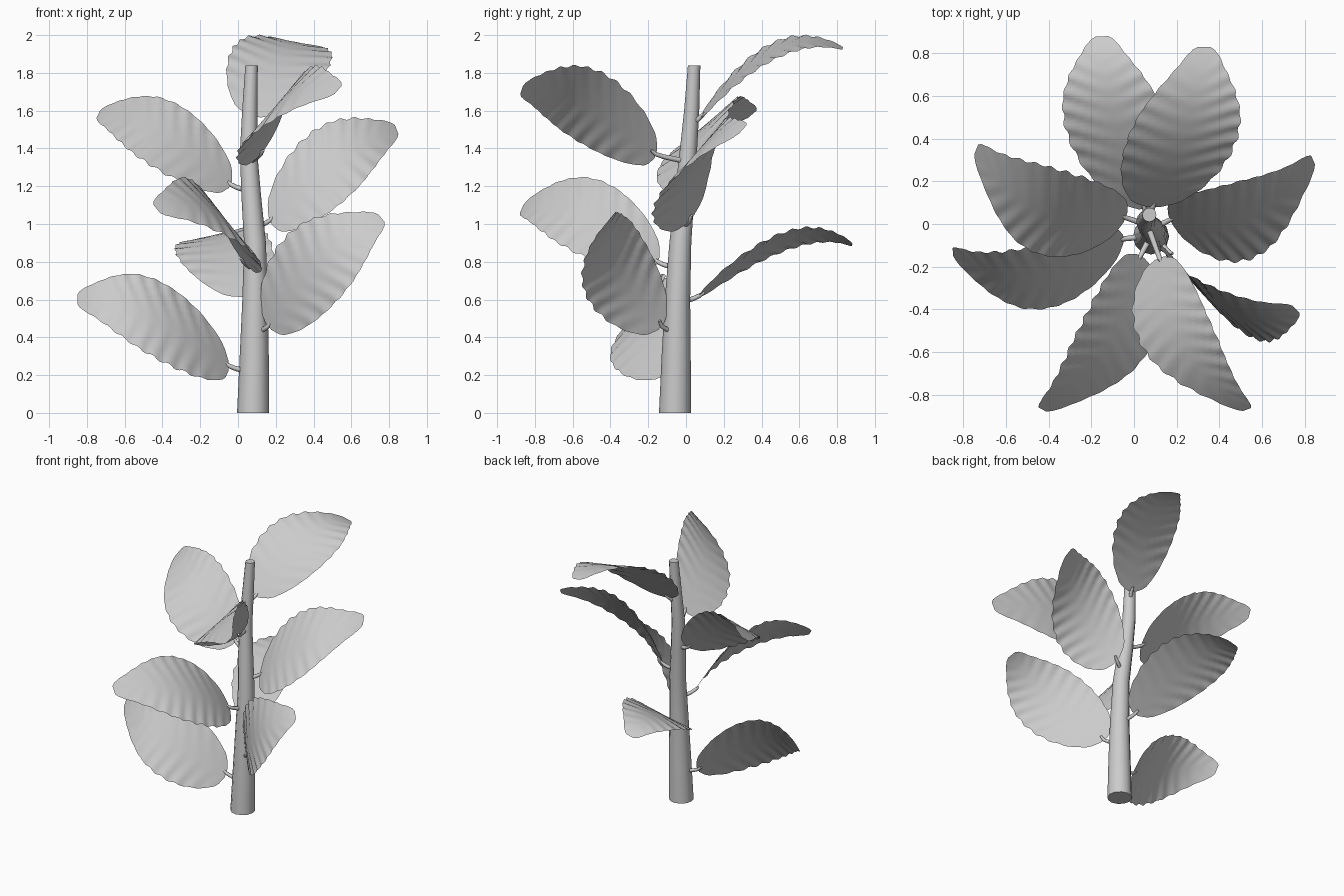
import bpy, bmesh, math
from mathutils import Vector as V

if "Cube" in bpy.data.objects:
    bpy.data.objects.remove(bpy.data.objects["Cube"])

grey = bpy.data.materials.new("plain_grey")
grey.diffuse_color = (0.6, 0.6, 0.6, 1)
grey.use_nodes = True
grey.node_tree.nodes["Principled BSDF"].inputs["Base Color"].default_value = grey.diffuse_color


def finish(name, bm, angle=60):
    me = bpy.data.meshes.new(name)
    bm.to_mesh(me)
    bm.free()
    me.materials.append(grey)
    ob = bpy.data.objects.new(name, me)
    bpy.context.collection.objects.link(ob)
    bpy.ops.object.select_all(action='DESELECT')
    ob.select_set(True)
    bpy.context.view_layer.objects.active = ob
    bpy.ops.object.shade_smooth_by_angle(angle=math.radians(angle))
    return ob


def lerp_table(tab, t):
    for (a, x), (b, y) in zip(tab, tab[1:]):
        if t <= b:
            return x + (y - x) * (t - a) / (b - a)
    return tab[-1][1]


def tube(name, pts, sides):
    """Capped tube through (x, y, z, radius) points."""
    bm = bmesh.new()
    rings = []
    for i, p in enumerate(pts):
        d = V(pts[min(i + 1, len(pts) - 1)][:3]) - V(pts[max(i - 1, 0)][:3])
        if name == "stem":
            d = V((0, 0, 1))
        q = V((0, 0, 1)).rotation_difference(d.normalized())
        rings.append([bm.verts.new(V(p[:3]) + q @ V((math.cos(a), math.sin(a), 0)) * p[3])
                      for a in (2 * math.pi * k / sides for k in range(sides))])
    for r0, r1 in zip(rings, rings[1:]):
        for k in range(sides):
            n = (k + 1) % sides
            bm.faces.new((r0[k], r0[n], r1[n], r1[k]))
    bm.faces.new(rings[0][::-1])
    bm.faces.new(rings[-1])
    return finish(name, bm, 50)


# Half width of the blade from base to tip
WIDTH = [(0, .12), (.025, .42), (.08, .64), (.18, .86), (.3, .98), (.43, 1), (.57, .92),
         (.72, .70), (.86, .44), (.95, .28), (.985, .2), (1, .12)]
NT, NS, MID = 54, 12, 0.45


def leaf(name, base, tip, upper, lower):
    """Arched, ruffled blade from base to tip, spanned by its two side points."""
    base, tip, upper, lower = map(V, (base, tip, upper, lower))
    mid = (upper + lower) / 2
    ctrl = (mid - base * (1 - MID) ** 2 - tip * MID ** 2) / (2 * MID * (1 - MID))
    side = (lower - upper) / 2
    bm = bmesh.new()
    rows = []
    for i in range(NT + 1):
        t = i / NT
        c = base * (1 - t) ** 2 + ctrl * 2 * t * (1 - t) + tip * t * t
        tan = (ctrl - base) * (1 - t) + (tip - ctrl) * t
        nor = side.cross(tan).normalized()
        # scalloped rim
        w = lerp_table(WIDTH, t) * (1 + 0.02 * math.sin(2 * math.pi * 10 * t))
        row = []
        for j in range(NS + 1):
            s = 2 * j / NS - 1
            wave = math.sin(2 * math.pi * (10 * t - 0.9 * abs(s)))
            fade = min(1, 4 * t, 3 * (1 - t))
            lift = 0.0055 * wave * abs(s) * fade
            sweep = tan.normalized() * 0.015 * (abs(s) - 0.5) * fade
            row.append(bm.verts.new(c + side * s * w + nor * lift + sweep))
        rows.append(row)
    for r0, r1 in zip(rows, rows[1:]):
        for j in range(NS):
            bm.faces.new((r0[j], r0[j + 1], r1[j + 1], r1[j]))
    bm.normal_update()
    if sum(f.normal.z for f in bm.faces) < 0:
        bmesh.ops.reverse_faces(bm, faces=bm.faces)
    return finish(name, bm, 80)


# Tapered, gently bent stem
STEM = [(.08, -.058, 0, .085), (.086, -.052, .3, .077), (.09, -.045, .6, .067), (.09, -.03, .9, .058),
        (.07, -.008, 1.15, .052), (.056, .012, 1.38, .046), (.062, .03, 1.6, .04), (.072, .043, 1.84, .033)]
tube("stem", STEM, 12)

# Leaves spiralling up the stem: base, tip, upper side, lower side
LEAVES = [
    ((-.05, -.07, .25), (-.85, -.13, .60), (-.44, -.10, .71), (-.43, -.40, .285)),
    ((.16, -.13, .46), (.76, -.40, 1.03), (.28, -.25, .96), (.55, -.53, .62)),
    ((.05, .07, .62), (-.15, .88, .89), (-.33, .48, .84), (.15, .50, .95)),
    ((.03, -.15, .80), (-.43, -.87, 1.08), (-.24, -.45, 1.23), (.06, -.61, .86)),
    ((.17, .02, 1.02), (.84, .30, 1.50), (.41, .18, 1.50), (.56, -.16, 1.12)),
    ((-.04, .03, 1.21), (-.74, .35, 1.58), (-.33, .25, 1.64), (-.48, -.13, 1.32)),
    ((.12, -.16, 1.37), (.53, -.87, 1.71), (.36, -.46, 1.81), (.04, -.58, 1.44)),
    ((.09, .08, 1.57), (.33, .83, 1.93), (-.02, .43, 1.945), (.49, .42, 1.845)),
]
for n, pts in enumerate(LEAVES, 1):
    leaf(f"leaf_{n}", *pts)
    # Short stalk from the stem to the blade
    b = V(pts[0])
    z = b.z - 0.04
    root = V([lerp_table([(p[2], p[k]) for p in STEM], z) for k in (0, 1)] + [z])
    bend = root.lerp(b, 0.75) + V((0, 0, -.004))
    end = b + (V(pts[1]) - b).normalized() * 0.03 + V((0, 0, .008))
    tube(f"stalk_{n}", [(*root, .016), (*bend, .013), (*b, .012), (*end, .007)], 8)
